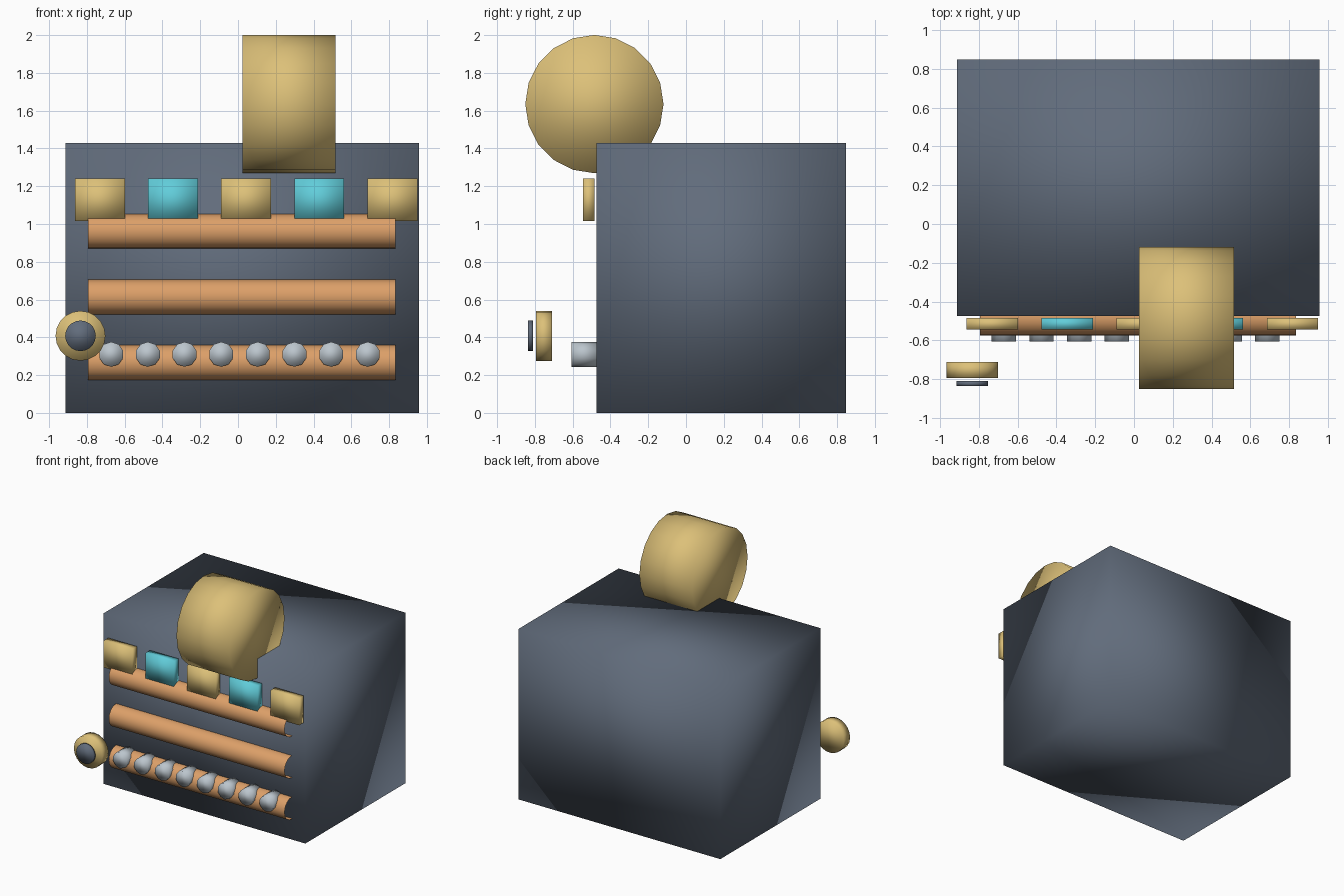
import bpy, bmesh
from math import pi
from mathutils import Matrix, Vector

default = bpy.data.objects.get("Cube")
if default:
    bpy.data.objects.remove(default, do_unlink=True)


def material(name, rgb):
    m = bpy.data.materials.new(name)
    m.use_nodes = True
    color = (*rgb, 1)
    m.diffuse_color = color
    m.node_tree.nodes["Principled BSDF"].inputs["Base Color"].default_value = color
    return m


slate = material("slate", (0.12, 0.15, 0.2))
gold = material("gold", (0.72, 0.53, 0.19))
cyan = material("cyan", (0.12, 0.61, 0.7))
copper = material("copper", (0.72, 0.35, 0.14))
silver = material("silver", (0.5, 0.56, 0.61))


def finish(bm, name, mat):
    """Turn a bmesh into a fully smooth-shaded object."""
    for face in bm.faces:
        face.smooth = True
    mesh = bpy.data.meshes.new(name)
    bm.to_mesh(mesh)
    bm.free()
    mesh.materials.append(mat)
    obj = bpy.data.objects.new(name, mesh)
    bpy.context.collection.objects.link(obj)
    return obj


def box(name, mat, low, high):
    low, high = Vector(low), Vector(high)
    bm = bmesh.new()
    bmesh.ops.create_cube(bm, size=1, matrix=Matrix.Translation((low + high) / 2)
                          @ Matrix.Diagonal((*(high - low), 1)))
    return finish(bm, name, mat)


def cylinder(name, mat, center, radius, length, axis, sides=20, caps=True):
    """Cylinder lying along the X or Y axis."""
    turn = Matrix.Rotation(pi / 2, 4, "Y" if axis == "X" else "X")
    bm = bmesh.new()
    bmesh.ops.create_cone(bm, cap_ends=caps, segments=sides, radius1=radius,
                          radius2=radius, depth=length,
                          matrix=Matrix.Translation(center) @ turn)
    return finish(bm, name, mat)


# Main body
box("body", slate, (-0.912, -0.475, 0), (0.957, 0.848, 1.43))

# Large drum overhanging the top front edge
cylinder("top_drum", gold, (0.27, -0.485, 1.635), 0.366, 0.49, "X")

# Open-ended rails half sunk into the front
for i in range(3):
    cylinder(f"front_rail_{i + 1}", copper, (0.02, -0.484, 0.267 + 0.347 * i),
             0.092, 1.63, "X", caps=False)

# Row of alternating blocks above the rails
for i in range(5):
    x = 0.043 + (i - 2) * 0.387
    box(f"front_block_{i + 1}", cyan if i % 2 else gold,
        (x - 0.132, -0.545, 1.015), (x + 0.132, -0.485, 1.24))

# Studs across the lowest rail
for i in range(8):
    cylinder(f"stud_{i + 1}", silver, (-0.671 + i * 0.194, -0.54, 0.31),
             0.066, 0.13, "Y", sides=10)

# Floating dial and its dark cap at the front corner
cylinder("dial", gold, (-0.834, -0.752, 0.408), 0.132, 0.083, "Y")
cylinder("dial_cap", slate, (-0.834, -0.823, 0.408), 0.081, 0.025, "Y")
